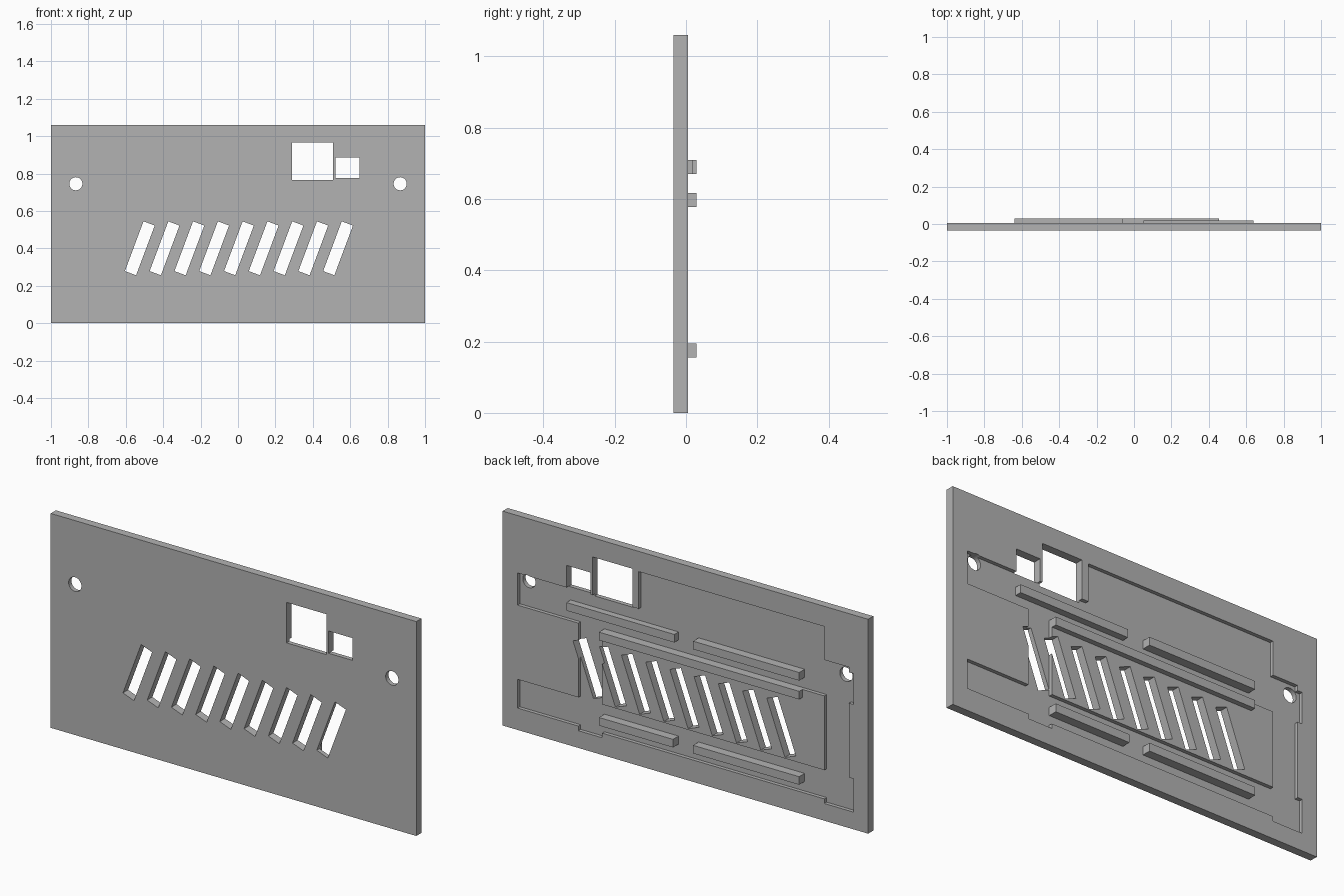
import bpy
import bmesh
import math

cube = bpy.data.objects.get("Cube")
if cube:
    bpy.data.objects.remove(cube, do_unlink=True)

FRONT, BACK, FLOOR = -0.035, 0.005, -0.013

grey = bpy.data.materials.new("plain grey")
grey.use_nodes = True
grey.diffuse_color = (0.45, 0.45, 0.45, 1)
grey.node_tree.nodes["Principled BSDF"].inputs["Base Color"].default_value = grey.diffuse_color


def prism(name, outline, y0, y1):
    """Extrude an (x, z) outline from y0 to y1."""
    bm = bmesh.new()
    face = bm.faces.new([bm.verts.new((x, y0, z)) for x, z in outline])
    side = bmesh.ops.extrude_face_region(bm, geom=[face])["geom"]
    for v in side:
        if isinstance(v, bmesh.types.BMVert):
            v.co.y = y1
    bmesh.ops.recalc_face_normals(bm, faces=bm.faces)
    mesh = bpy.data.meshes.new(name)
    bm.to_mesh(mesh)
    bm.free()
    mesh.materials.append(grey)
    obj = bpy.data.objects.new(name, mesh)
    bpy.context.collection.objects.link(obj)
    return obj


def box(name, x0, x1, z0, z1, y0, y1):
    return prism(name, [(x0, z0), (x1, z0), (x1, z1), (x0, z1)], y0, y1)


def cut(target, cutter):
    mod = target.modifiers.new(cutter.name, "BOOLEAN")
    mod.operation = "DIFFERENCE"
    mod.solver = "EXACT"
    mod.object = cutter
    bpy.context.view_layer.objects.active = target
    bpy.ops.object.modifier_apply(modifier=mod.name)
    bpy.data.objects.remove(cutter, do_unlink=True)


panel = box("panel", -1, 1, 0, 1.06, FRONT, BACK)

# Recess in the back, leaving a raised island around the slots
recesses = [
    (-0.76, 0.255, 0.617, 0.96),     # tall upper area
    (-0.895, 0.918, 0.617, 0.776),   # wide upper area
    (-0.895, -0.76, 0.085, 0.795),   # side channel
    (-0.92, -0.85, 0.617, 0.77),     # side channel, upper widening
    (-0.92, -0.85, 0.085, 0.25),     # side channel, lower widening
    (0.455, 0.585, 0.085, 0.70),     # channel beside the island
    (-0.80, 0.918, 0.108, 0.25),     # wide lower area
]
for x0, x1, z0, z1 in recesses:
    cut(panel, box("recess", x0, x1, z0, z1, FLOOR, 0.1))

# Two rectangular windows
for x0, x1, z0, z1 in [(0.29, 0.508, 0.765, 0.965), (0.52, 0.65, 0.775, 0.885)]:
    cut(panel, box("window", x0, x1, z0, z1, -0.1, 0.1))

# Round mounting holes
for side in (-1, 1):
    ring = [(side * 0.867 + 0.035 * math.cos(math.tau * i / 32),
             0.745 + 0.035 * math.sin(math.tau * i / 32)) for i in range(32)]
    cut(panel, prism("mounting_hole", ring, -0.1, 0.1))

# Row of nine slanted vent slots
tilt = math.radians(20.5)
c, s = math.cos(tilt), math.sin(tilt)
for i in range(9):
    cx = -0.525 + 0.1325 * i
    corners = [(-0.032, -0.142), (0.032, -0.142), (0.032, 0.142), (-0.032, 0.142)]
    slot = [(cx + u * c + v * s, 0.4 - u * s + v * c) for u, v in corners]
    cut(panel, prism("vent_slot", slot, -0.1, 0.1))

# Ribs standing out of the back
ribs = {
    "upper_left_rib": (0.05, 0.64, 0.67, 0.02),
    "upper_right_rib": (-0.64, -0.06, 0.67, 0.03),
    "island_rib": (-0.64, 0.455, 0.577, 0.03),
    "lower_left_rib": (0.05, 0.455, 0.155, 0.03),
    "lower_right_rib": (-0.64, -0.06, 0.155, 0.03),
}
for name, (x0, x1, z0, top) in ribs.items():
    box(name, x0, x1, z0, z0 + 0.04, FLOOR - 0.005, top)
